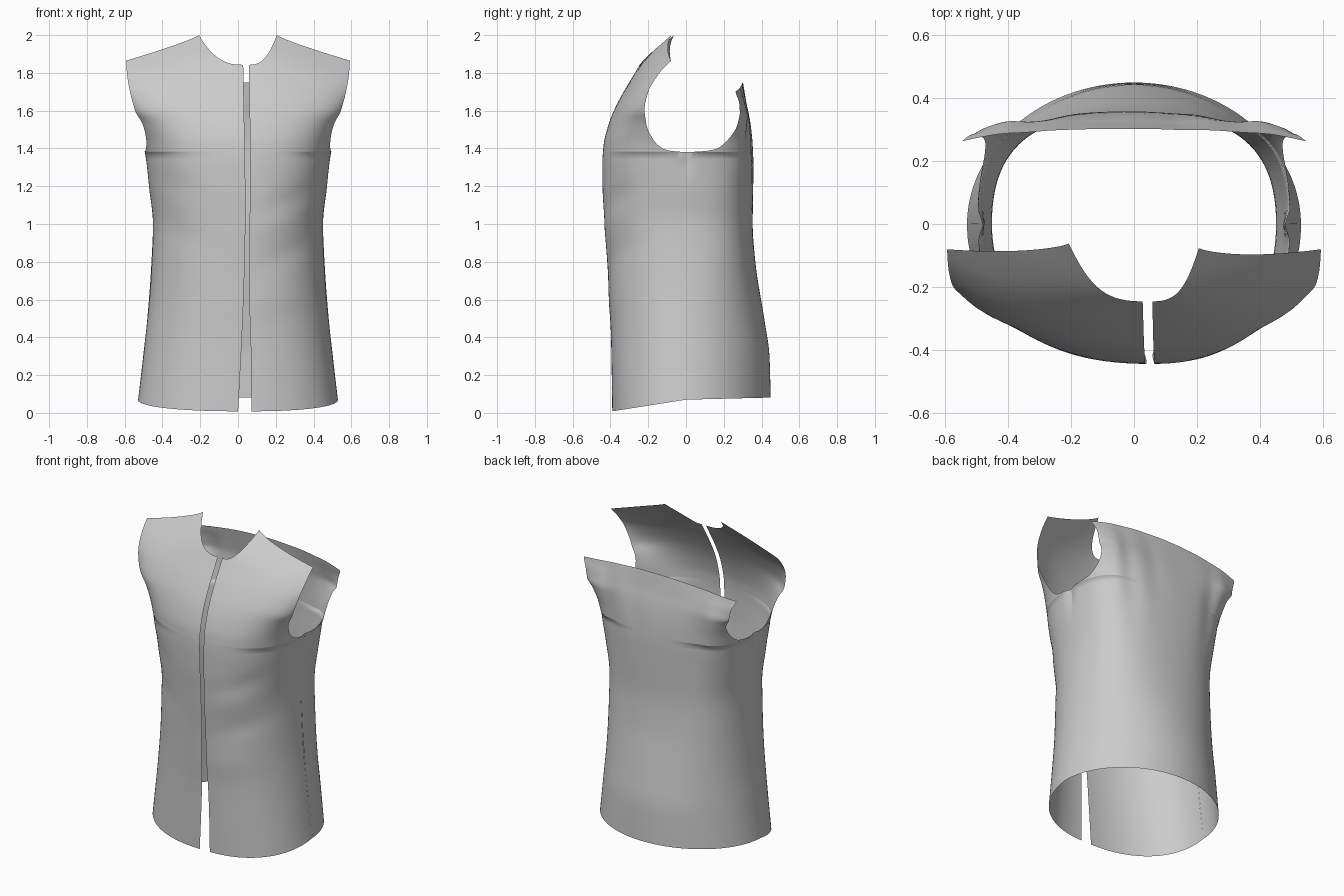
import bpy, bmesh, math

if "Cube" in bpy.data.objects:
    bpy.data.objects.remove(bpy.data.objects["Cube"])

# Cross-sections by height: z, centre y, handle-1 x fraction, handle-2 x fraction, handle-2 y, edge x, edge y
FRONT = [
    (0.00, -.390, .58, 1.0, -.24, .537, 0), (0.40, -.397, .58, 1.0, -.24, .490, 0),
    (0.70, -.412, .60, 1.0, -.24, .462, 0), (1.00, -.430, .62, 1.0, -.25, .450, 0),
    (1.20, -.442, .64, 1.0, -.27, .472, 0), (1.32, -.443, .65, 1.0, -.29, .486, 0),
    (1.42, -.436, .64, 1.0, -.30, .500, -.03), (1.52, -.412, .58, .98, -.31, .522, -.13),
    (1.60, -.382, .50, .90, -.31, .545, -.22), (1.70, -.330, .42, .80, -.28, .572, -.20),
    (1.80, -.270, .36, .70, -.22, .588, -.14), (1.865, -.230, .34, .67, -.155, .592, -.08),
    (2.00, -.095, .34, .67, .00, .592, .06)]
BACK = [
    (0.00, .450, .56, 1.0, .24, .537, 0), (0.30, .442, .56, 1.0, .24, .502, 0),
    (0.50, .414, .58, 1.0, .24, .480, 0), (0.80, .367, .65, 1.0, .25, .458, 0),
    (1.00, .353, .68, 1.0, .26, .450, 0), (1.20, .356, .70, 1.0, .28, .472, 0),
    (1.32, .357, .72, 1.0, .30, .486, 0), (1.42, .353, .72, 1.0, .31, .500, .05),
    (1.52, .343, .65, .98, .33, .505, .20), (1.58, .333, .55, .87, .335, .507, .285),
    (1.64, .320, .45, .75, .325, .518, .282), (1.70, .310, .36, .68, .310, .545, .262),
    (1.76, .300, .34, .67, .290, .550, .255)]
# Armhole edges: z, y; the cross-sections are cut off here
FRONT_ARMHOLE = [(1.38, 0), (1.387, -.08), (1.40, -.125), (1.45, -.175), (1.52, -.208), (1.60, -.22)]
BACK_ARMHOLE = [(1.38, 0), (1.387, .11), (1.40, .165), (1.45, .225), (1.52, .27), (1.58, .285)]
UNDERARM = 1.38
# Fabric folds: x, z, half-length, half-width, tilt, outward depth
FRONT_FOLDS = [(.30, .86, .20, .06, .4, -.009), (.25, 1.02, .20, .06, .3, .006),
               (.33, 1.15, .15, .05, .4, -.008), (-.32, .95, .16, .07, -.4, -.006),
               (-.33, 1.2, .14, .06, -.4, -.006), (.2, .6, .2, .07, .2, .004)]
BACK_FOLDS = [(.30, 1.38, .28, .06, 1.45, -.010), (-.30, 1.38, .28, .06, -1.45, -.010),
              (.40, 1.54, .20, .05, 1.4, .006), (-.40, 1.54, .20, .05, -1.4, .006),
              (.13, 1.50, .25, .07, 1.5, -.006)]


def sample(table, z):
    """Monotone smooth interpolation of all table columns at height z."""
    n = len(table)
    z = min(max(z, table[0][0]), table[-1][0])
    i = 0
    while i < n - 2 and z > table[i + 1][0]:
        i += 1

    def slope(k, c):
        return (table[k + 1][c] - table[k][c]) / (table[k + 1][0] - table[k][0])

    def tangent(k, c):
        if k == 0:
            return slope(0, c)
        if k == n - 1:
            return slope(n - 2, c)
        a, b = slope(k - 1, c), slope(k, c)
        return 2 * a * b / (a + b) if a * b > 0 else 0

    h = table[i + 1][0] - table[i][0]
    s = (z - table[i][0]) / h
    return [(2*s**3 - 3*s*s + 1) * table[i][c] + (s**3 - 2*s*s + s) * h * tangent(i, c)
            + (3*s*s - 2*s**3) * table[i + 1][c] + (s**3 - s*s) * h * tangent(i + 1, c)
            for c in range(1, len(table[0]))]


def bezier(a, b, c, d, t):
    u = 1 - t
    return u**3 * a + 3*u*u*t * b + 3*u*t*t * c + t**3 * d


def point(table, folds, side, edge, t, z):
    """Point on one half of a panel; edge(z) is the x of its centre edge."""
    yc, f1, f2, y2, xe, ye = sample(table, z)
    if z <= UNDERARM:                       # front and back meet at the side seam
        ye = 0
    out = -1 if table is FRONT else 1
    hole = FRONT_ARMHOLE if table is FRONT else BACK_ARMHOLE
    if UNDERARM < z < hole[-1][0]:          # cut the row at the armhole
        target, lo, hi = sample(hole, z)[0], 0.4, 1.0
        for _ in range(22):
            mid = (lo + hi) / 2
            if out * (bezier(yc, yc, y2, ye, mid) - target) > 0:
                lo = mid
            else:
                hi = mid
        t *= hi
    x0 = edge(z) * side
    span = xe - x0
    x = bezier(x0, x0 + f1 * span, x0 + f2 * span, xe, t)
    y = bezier(yc, yc, y2, ye, t)
    for fx, fz, la, wb, tilt, d in folds:
        dx, dz = x * side - fx, z - fz
        p = dx * math.cos(tilt) + dz * math.sin(tilt)
        q = dz * math.cos(tilt) - dx * math.sin(tilt)
        y += out * d * math.exp(-(p / la)**2 - (q / wb)**2) * (1 - t**4)
    # pucker of the side seam under the arm
    x -= .016 * math.exp(-(y / .03)**2 - ((z - 1.36) / .09)**2)
    return side * x, y, z


def build_panel(name, table, folds, sides, edge, columns, top):
    bm = bmesh.new()
    lower, upper = 36, 32
    for side in sides:
        grid = []
        for t in columns:
            y = point(table, [], side, edge, t, 0)[1]
            hem = .07 + (.158 if y < 0 else .025) * y
            zs = [hem + (UNDERARM - hem) * j / lower for j in range(lower)]
            zs += [UNDERARM + (top(t) - UNDERARM) * (j / upper)**1.8 for j in range(upper + 1)]
            grid.append([bm.verts.new(point(table, folds, side, edge, t, z)) for z in zs])
        outward = (side > 0) == (table is FRONT)
        for a, b in zip(grid, grid[1:]):
            for j in range(len(a) - 1):
                q = (a[j], b[j], b[j + 1], a[j + 1])
                bm.faces.new(q if outward else q[::-1])
    bmesh.ops.remove_doubles(bm, verts=bm.verts, dist=1e-5)
    for f in bm.faces:
        f.smooth = True
    mesh = bpy.data.meshes.new(name)
    bm.to_mesh(mesh)
    bm.free()
    bpy.context.collection.objects.link(bpy.data.objects.new(name, mesh))


# Front panels: open centre edges, scooped neckline, sloping shoulders
def left_edge(z):
    return .04 * math.sin(min(z / 1.15, 1.0) * math.pi / 2) - .018 * max(0, z - 1.15)


def right_edge(z):
    return .072 - .010 * min(z / .5, 1) + .003 * math.sin(6 * z)


for name, side, edge in (("front_panel_a", -1, left_edge), ("front_panel_b", 1, right_edge)):
    x0 = edge(1.9) * side
    tn = (.203 - x0) / (.592 - x0)

    def top(t, tn=tn):
        if t <= tn:
            return 1.843 + .157 * (t / tn)**2.6
        return 2.0 - .135 * ((t - tn) / (1 - tn))**.85

    cols = [tn * k / 14 for k in range(14)] + [tn + (1 - tn) * k / 26 for k in range(27)]
    build_panel(name, FRONT, FRONT_FOLDS, [side], edge, cols, top)

# Back panel: one piece with a nearly straight top edge
build_panel("back_panel", BACK, BACK_FOLDS, [-1, 1], lambda z: 0.0,
            [k / 36 for k in range(37)], lambda t: 1.75 - .05 * t**2)
